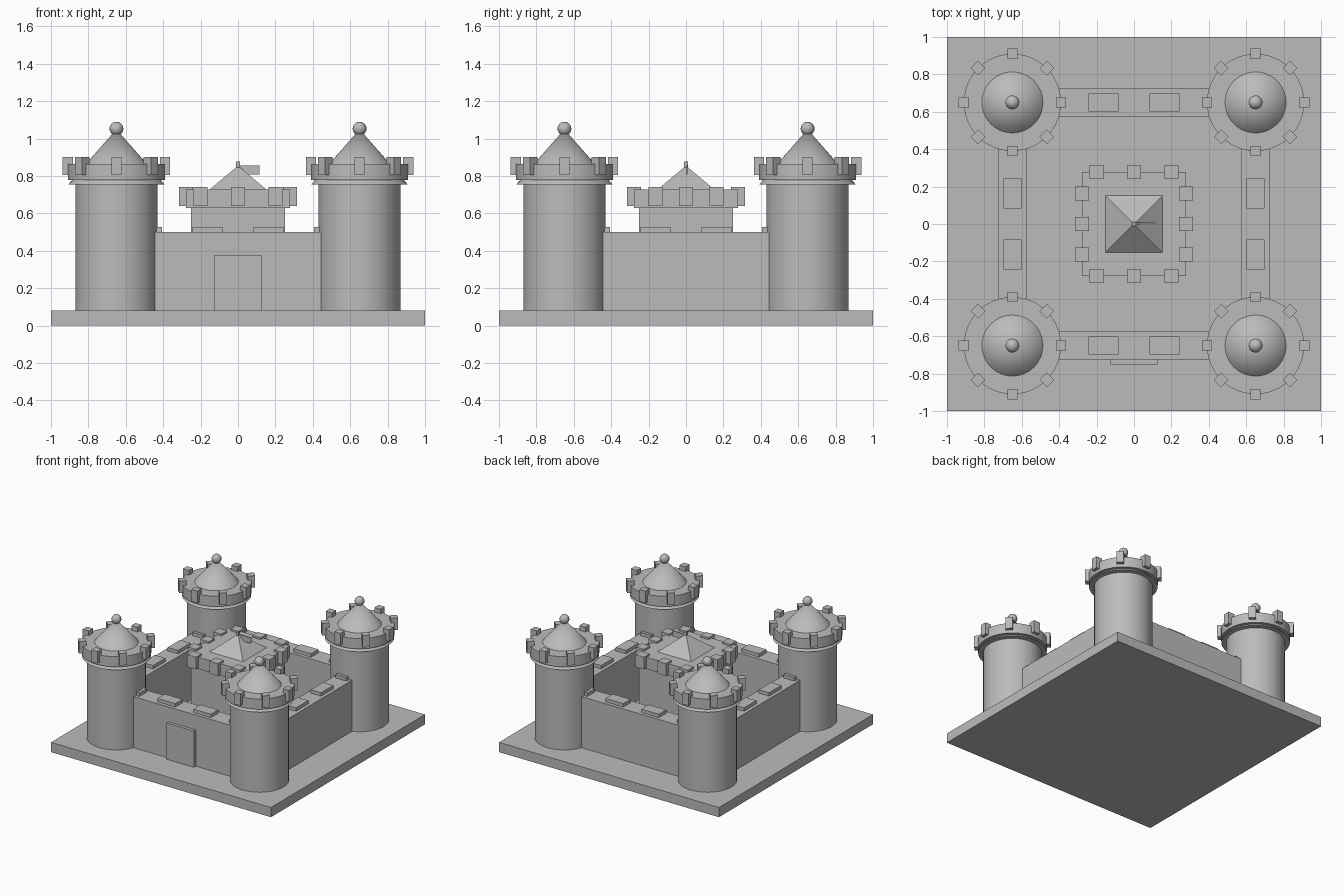
import bpy
import math
from mathutils import Matrix

if "Cube" in bpy.data.objects:
    bpy.data.objects.remove(bpy.data.objects["Cube"], do_unlink=True)

# Single stone colour
stone = bpy.data.materials.new("grey_stone")
stone.use_nodes = True
stone.diffuse_color = (0.5, 0.5, 0.5, 1)
stone.node_tree.nodes["Principled BSDF"].inputs["Base Color"].default_value = (0.5, 0.5, 0.5, 1)


def finish(name, smooth=False):
    ob = bpy.context.object
    ob.name = name
    ob.data.materials.append(stone)
    if smooth:
        bpy.ops.object.shade_smooth_by_angle(angle=math.radians(35))
    return ob


def box(name, x, y, z0, z1, sx, sy, turn=0):
    bpy.ops.mesh.primitive_cube_add(size=1, location=(x, y, (z0 + z1) / 2), rotation=(0, 0, turn))
    bpy.context.object.scale = (sx, sy, z1 - z0)
    return finish(name)


def cone(name, x, y, z0, z1, r0, r1, sides=48):
    bpy.ops.mesh.primitive_cone_add(vertices=sides, radius1=r0, radius2=r1, depth=z1 - z0,
                                    location=(x, y, (z0 + z1) / 2))
    return finish(name, sides > 4)


# Ground slab
box("base", 0, 0, 0, 0.08, 2, 2)

# Corner towers
T = 0.65
for side_y, end in ((-1, "front"), (1, "back")):
    for side_x, hand in ((-1, "right"), (1, "left")):
        x, y = side_x * T, side_y * T
        tag = f"{end}_{hand}_tower"
        cone(tag + "_shaft", x, y, 0.08, 0.78, 0.22, 0.22)
        cone(tag + "_collar", x, y, 0.755, 0.78, 0.258, 0.235)
        cone(tag + "_parapet", x, y, 0.78, 0.865, 0.26, 0.26)
        cone(tag + "_roof", x, y, 0.865, 1.05, 0.163, 0)
        bpy.ops.mesh.primitive_uv_sphere_add(segments=24, ring_count=12, radius=0.037,
                                             location=(x, y, 1.053))
        finish(tag + "_finial", True)
        for i in range(8):
            a = i * math.pi / 4
            box(f"{tag}_merlon_{i}", x + 0.26 * math.cos(a), y + 0.26 * math.sin(a),
                0.805, 0.903, 0.055, 0.055, a)

# Curtain walls with low merlons
for i, wall in enumerate(("front", "left", "back", "right")):
    turn = Matrix.Rotation(i * math.pi / 2, 4, "Z")
    parts = [box(wall + "_wall", 0, -T, 0.08, 0.5, 2 * T, 0.15)]
    for k in (-1.5, -0.5, 0.5, 1.5):
        parts.append(box(wall + "_wall_merlon", k * T / 2, -T, 0.5, 0.528, 0.16, 0.095))
    for ob in parts:
        bpy.context.view_layer.update()
        ob.matrix_world = turn @ ob.matrix_world

# Gate
box("gate", 0, -0.735, 0.08, 0.378, 0.25, 0.03)

# Central keep
box("keep_body", 0, 0, 0.08, 0.63, 0.5, 0.5)
box("keep_parapet", 0, 0, 0.63, 0.727, 0.555, 0.555)
for s in (-1, 1):
    for k in (-1, 0, 1):
        box("keep_merlon", k * 0.2, s * 0.277, 0.64, 0.742, 0.075, 0.075)
        box("keep_side_merlon", s * 0.277, k * 0.163, 0.64, 0.742, 0.075, 0.075)
roof = cone("keep_roof", 0, 0, 0.727, 0.855, 0.153 * math.sqrt(2), 0, 4)
roof.rotation_euler.z = math.pi / 4

# Flag
box("flag_pole", 0, 0, 0.727, 0.877, 0.02, 0.02)
box("flag", 0.063, 0.005, 0.808, 0.855, 0.105, 0.008)
